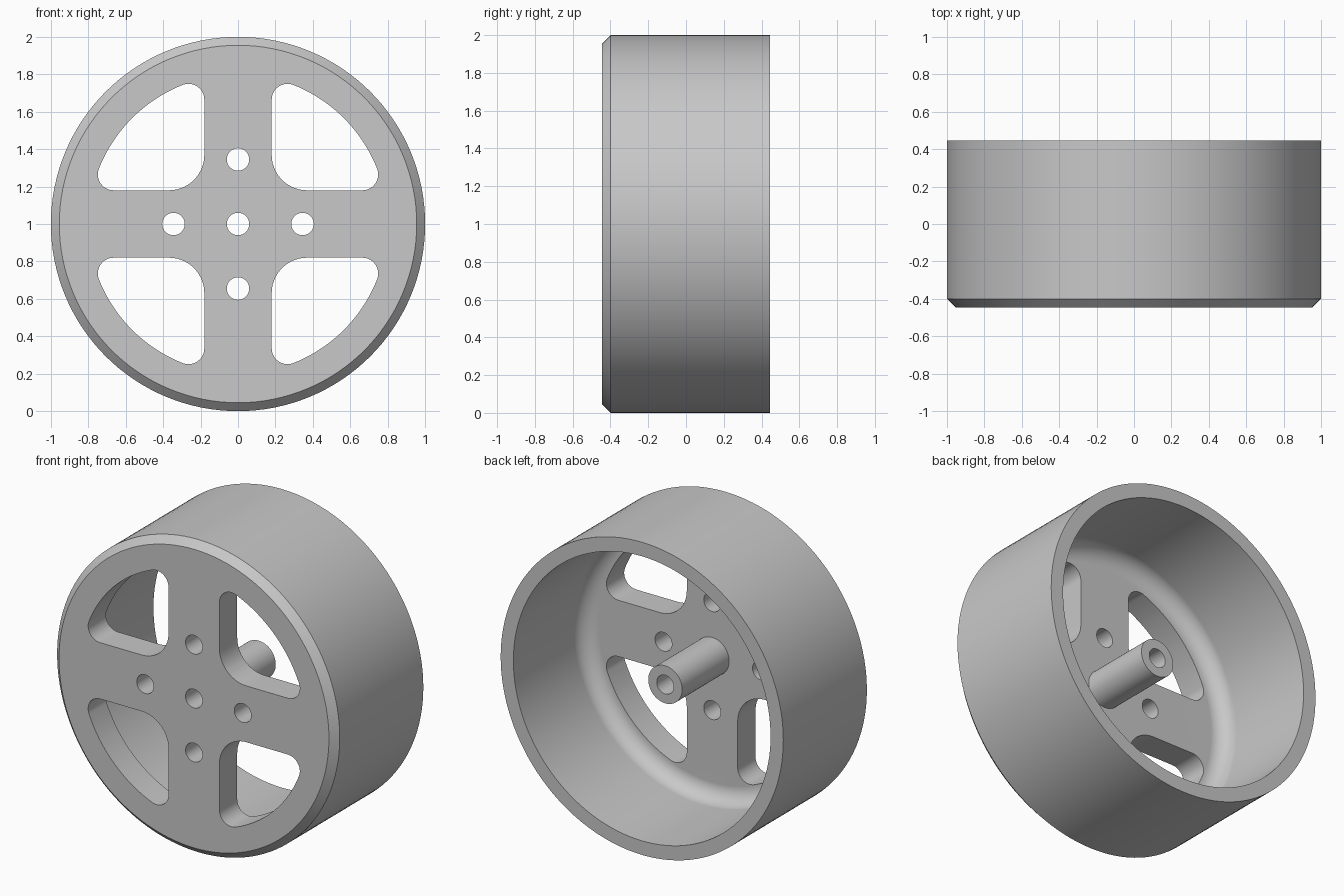
import bpy, bmesh
from math import radians, sin, cos, atan2, sqrt, degrees
from mathutils import Matrix, Vector

cube = bpy.data.objects.get("Cube")
if cube:
    bpy.data.objects.remove(cube, do_unlink=True)

CENTRE = Vector((0, 0, 1))
FRONT, BACK = -0.445, 0.445
DISC_BACK = FRONT + 0.18


def arc(cx, cy, r, start, end, steps):
    """Points along an arc, angles in degrees."""
    angles = [radians(start + (end - start) * i / steps) for i in range(steps + 1)]
    return [(cx + r * cos(a), cy + r * sin(a)) for a in angles]


def make_object(name, bm):
    bmesh.ops.remove_doubles(bm, verts=bm.verts, dist=1e-5)
    bmesh.ops.recalc_face_normals(bm, faces=bm.faces)
    mesh = bpy.data.meshes.new(name)
    bm.to_mesh(mesh)
    bm.free()
    obj = bpy.data.objects.new(name, mesh)
    obj.location = CENTRE
    bpy.context.collection.objects.link(obj)
    return obj


def add_prism(bm, outline, turn=0):
    """Prism through the disc from an outline in x and z."""
    rot = Matrix.Rotation(radians(turn), 3, 'Y')
    face = bm.faces.new([bm.verts.new(rot @ Vector((x, FRONT - 0.1, z))) for x, z in outline])
    new = bmesh.ops.extrude_face_region(bm, geom=[face])["geom"]
    verts = [v for v in new if isinstance(v, bmesh.types.BMVert)]
    bmesh.ops.translate(bm, verts=verts, vec=(0, 0.4, 0))


# Wheel: rim, disc and hub tube turned from one profile of radius and depth
rim_in, fillet, chamfer = 0.91, 0.105, 0.045
bore, hub, hub_end = 0.06, 0.12, 0.21
profile = [(bore, FRONT), (1 - chamfer, FRONT), (1, FRONT + chamfer), (1, BACK), (rim_in, BACK)]
profile += arc(rim_in - fillet, DISC_BACK + fillet, fillet, 0, -90, 10)
profile += [(hub, DISC_BACK), (hub, hub_end), (bore, hub_end)]

bm = bmesh.new()
verts = [bm.verts.new((r, y, 0)) for r, y in profile]
edges = [bm.edges.new((a, b)) for a, b in zip(verts, verts[1:] + verts[:1])]
bmesh.ops.spin(bm, geom=verts + edges, cent=(0, 0, 0), axis=(0, 1, 0),
               angle=radians(360), steps=128)
wheel = make_object("wheel", bm)

# Window outline: two spoke sides, a wide inner corner, an arc under the rim
side, inner_r, outer_r, window_r = 0.18, 0.19, 0.085, 0.80
near = side + outer_r
far = sqrt((window_r - outer_r) ** 2 - near ** 2)
tilt = degrees(atan2(near, far))
window = arc(side + inner_r, side + inner_r, inner_r, 180, 270, 14)
window += arc(far, near, outer_r, -90, tilt, 14)
window += arc(0, 0, window_r, tilt, 90 - tilt, 20)[1:-1]
window += arc(near, far, outer_r, 90 - tilt, 180, 14)

# Four windows and four bolt holes
bm = bmesh.new()
bolt_hole = arc(0.345, 0, 0.06, 0, 360, 40)[:-1]
for turn in range(0, 360, 90):
    add_prism(bm, window, turn)
    add_prism(bm, bolt_hole, turn)
cutter = make_object("window_cutter", bm)
cutter.hide_render = True

cut = wheel.modifiers.new("windows", 'BOOLEAN')
cut.operation = 'DIFFERENCE'
cut.solver = 'EXACT'
cut.object = cutter
bpy.ops.object.select_all(action='DESELECT')
wheel.select_set(True)
bpy.context.view_layer.objects.active = wheel
bpy.ops.object.modifier_apply(modifier=cut.name)
bpy.data.objects.remove(cutter, do_unlink=True)

# Smooth round surfaces, crisp edges and level flat faces
bpy.ops.object.shade_smooth_by_angle(angle=radians(30))
level = wheel.modifiers.new("level_normals", 'WEIGHTED_NORMAL')
level.keep_sharp = True

# Plain grey finish
grey = bpy.data.materials.new("light_grey")
grey.use_nodes = True
colour = (0.58, 0.58, 0.58, 1)
grey.diffuse_color = colour
grey.node_tree.nodes["Principled BSDF"].inputs["Base Color"].default_value = colour
wheel.data.materials.clear()
wheel.data.materials.append(grey)
